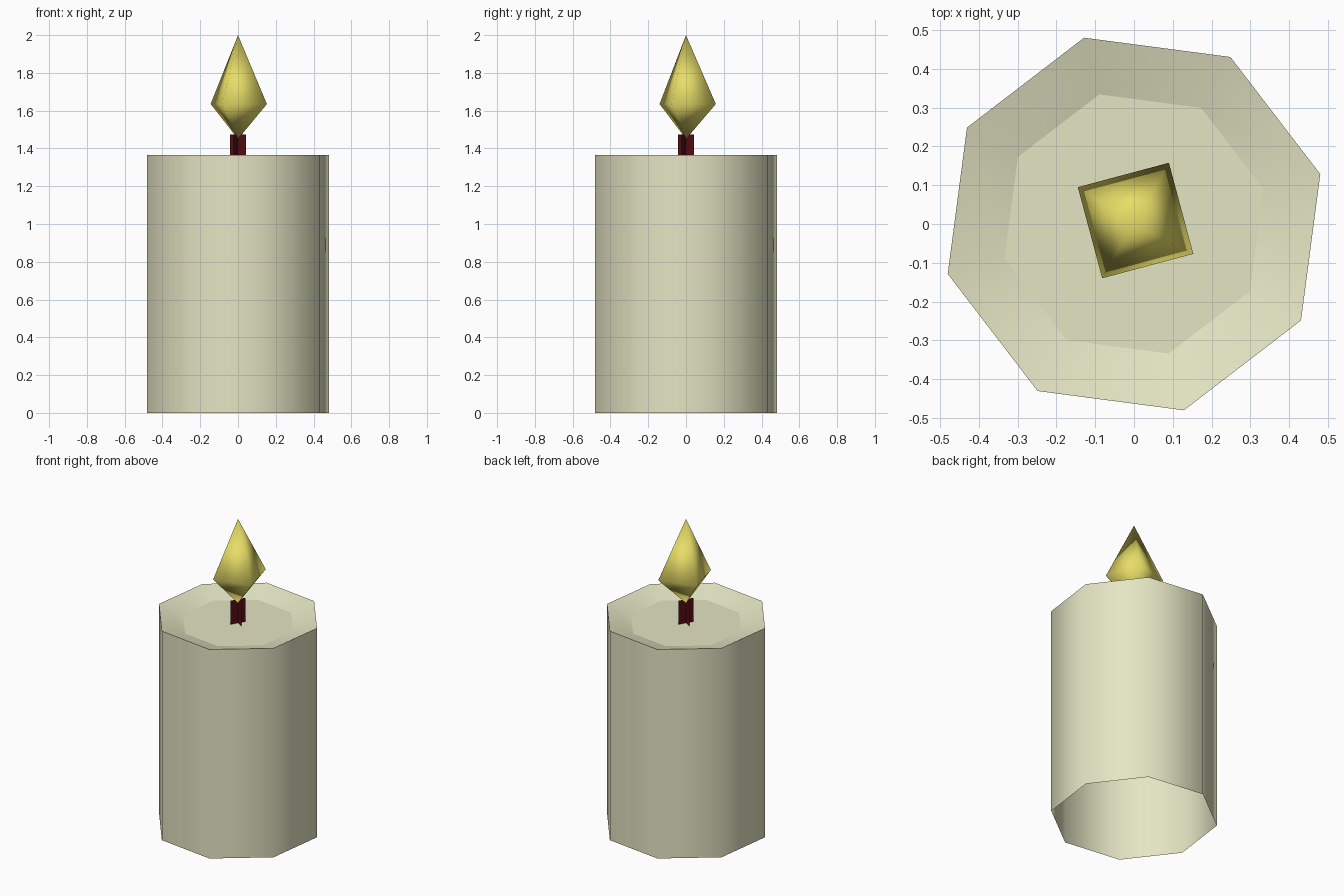
import bpy, bmesh, math

if "Cube" in bpy.data.objects:
    bpy.data.objects.remove(bpy.data.objects["Cube"])


def material(name, rgb):
    m = bpy.data.materials.new(name)
    m.diffuse_color = (*rgb, 1)
    m.use_nodes = True
    m.node_tree.nodes["Principled BSDF"].inputs["Base Color"].default_value = m.diffuse_color
    return m


def ring(bm, r, z, n, deg, cx=0, cy=0):
    return [bm.verts.new((cx + r * math.cos(math.radians(deg + 360 * i / n)),
                          cy + r * math.sin(math.radians(deg + 360 * i / n)), z))
            for i in range(n)]


def bridge(bm, a, b):
    n = len(a)
    return [bm.faces.new((a[i], a[(i + 1) % n], b[(i + 1) % n], b[i])) for i in range(n)]


def finish(bm, name, mat):
    me = bpy.data.meshes.new(name)
    bm.to_mesh(me)
    bm.free()
    me.materials.append(mat)
    ob = bpy.data.objects.new(name, me)
    bpy.context.collection.objects.link(ob)
    return ob


wax = material("cream wax", (0.78, 0.78, 0.55))
wick_red = material("dark red wick", (0.09, 0.004, 0.006))
flame_yellow = material("flame yellow", (0.82, 0.74, 0.14))

# Candle body: open-bottomed octagon with a shallow dished top
bm = bmesh.new()
base = ring(bm, 0.4975, 0, 8, 15)
rim = ring(bm, 0.4975, 1.365, 8, 15)
pool = ring(bm, 0.346, 1.32, 8, 15)
for f in bridge(bm, base, rim) + bridge(bm, rim, pool):
    f.smooth = True
floor = bm.faces.new(pool)
for e in bm.edges:
    e.smooth = not (all(v in rim for v in e.verts) or e in floor.edges[:])
finish(bm, "candle_body", wax)

# Wick: two crossed upright planes
bm = bmesh.new()
for deg in (60, 150):
    low, high = ring(bm, 0.049, 1.32, 2, deg), ring(bm, 0.049, 1.475, 2, deg)
    bm.faces.new((low[0], low[1], high[1], high[0]))
finish(bm, "wick", wick_red)

# Flame: smooth four-sided double pyramid
bm = bmesh.new()
mid = ring(bm, 0.172, 1.635, 4, 60, 0.004, 0.009)
tip, foot = bm.verts.new((0, 0, 2)), bm.verts.new((0, 0, 1.45))
for i in range(4):
    a, b = mid[i], mid[(i + 1) % 4]
    bm.faces.new((a, b, tip)).smooth = True
    bm.faces.new((b, a, foot)).smooth = True
finish(bm, "flame", flame_yellow)
